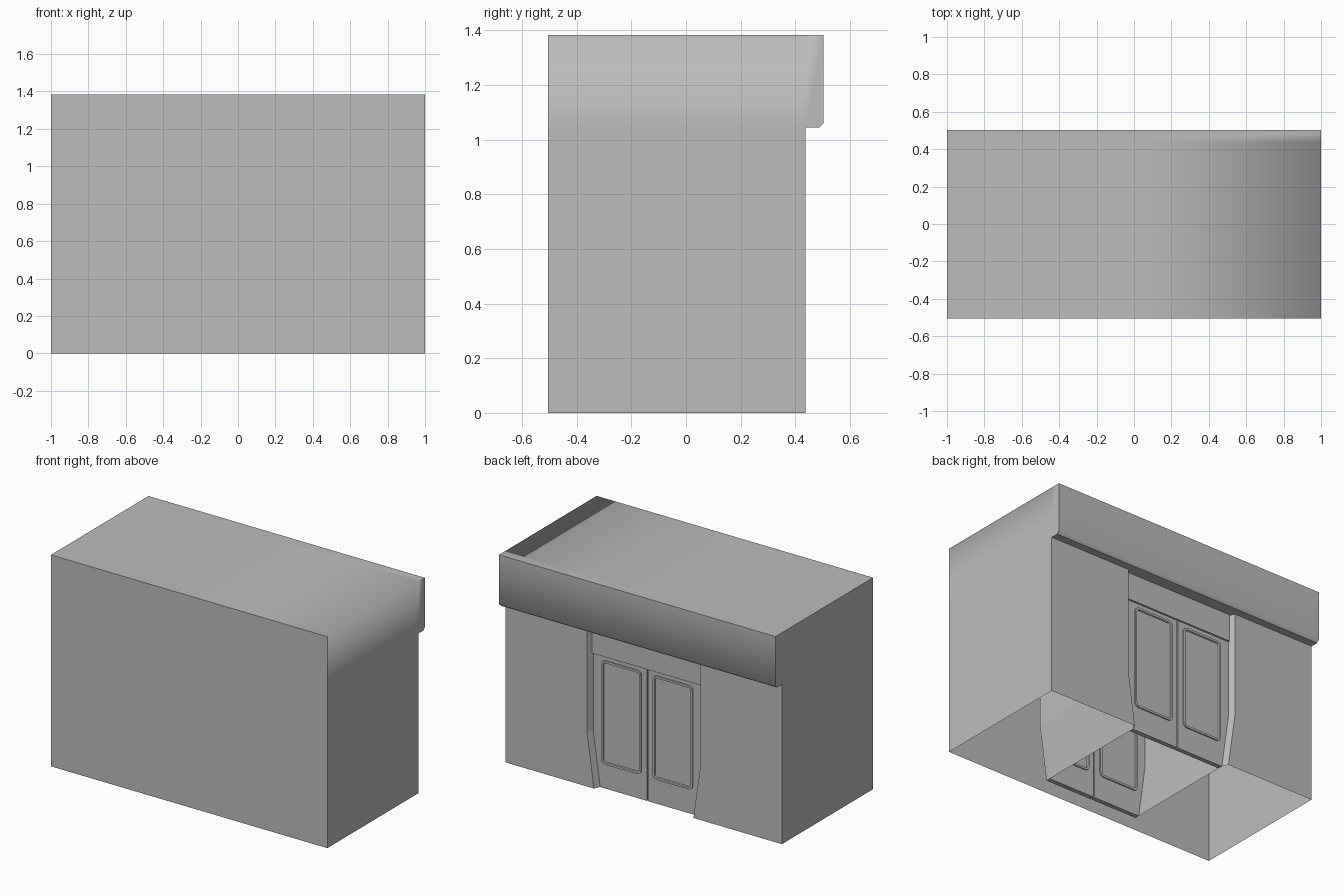
import bpy
import bmesh
from math import sin, cos, pi
from mathutils import Vector

cube = bpy.data.objects.get("Cube")
if cube:
    bpy.data.objects.remove(cube, do_unlink=True)

SHADE = (0.505, 0.505, 0.505, 1)
grey = bpy.data.materials.new("plain_grey")
grey.use_nodes = True
grey.diffuse_color = SHADE
grey.node_tree.nodes["Principled BSDF"].inputs["Base Color"].default_value = SHADE

# Main dimensions: front, back wall, canopy front, canopy underside, roof
F, W, B, H, T = -0.505, 0.437, 0.503, 1.044, 1.383
BEVEL = 0.016
FOOT, JAMB, KINK = 0.36, 0.41, 0.355   # doorway half widths and bend height
CHAMFER = 0.018                        # narrowing from the wall to the doors
LINTEL = 0.866                         # top of the door leaves
DOOR_Y, THICK = 0.398, 0.03
FAR = -0.763                           # offset to the second pair of doors


def finish(name, bm):
    mesh = bpy.data.meshes.new(name)
    bm.to_mesh(mesh)
    bm.free()
    mesh.materials.append(grey)
    obj = bpy.data.objects.new(name, mesh)
    bpy.context.collection.objects.link(obj)
    return obj


def add_face(bm, points, out):
    """Polygon whose normal points towards out."""
    face = bm.faces.new([bm.verts.new(p) for p in points])
    face.normal_update()
    if face.normal.dot(Vector(out)) < 0:
        face.normal_flip()
    return face


def prism(name, outline, back, front):
    """Solid from an (x, z) outline between two y positions."""
    bm = bmesh.new()
    base = add_face(bm, [(x, back, z) for x, z in outline], (0, -1, 0))
    new = bmesh.ops.extrude_face_region(bm, geom=[base], use_keep_orig=True)["geom"]
    verts = [g for g in new if isinstance(g, bmesh.types.BMVert)]
    bmesh.ops.translate(bm, verts=verts, vec=(0, front - back, 0))
    bmesh.ops.recalc_face_normals(bm, faces=bm.faces[:])
    return finish(name, bm)


# Outer shell, open underneath
bm = bmesh.new()
add_face(bm, [(-1, F, 0), (1, F, 0), (1, F, T), (-1, F, T)], (0, -1, 0))
canopy = [(W, H), (B - BEVEL, H), (B, H + BEVEL), (B, T), (W, T)]
add_face(bm, [(-1, y, z) for y, z in [(F, 0), (W, 0)] + canopy[:4] + [(F, T)]], (-1, 0, 0))
for part in (canopy[:4], [canopy[0], canopy[3], canopy[4]]):
    add_face(bm, [(1, y, z) for y, z in part], (1, 0, 0))
for low, high in ((0, H), (H, T)):
    add_face(bm, [(1, F, low), (1, W, low), (1, W, high), (1, F, high)], (1, 0, 0))
for x0, x1 in ((-1, 0), (0, 1)):
    for y0, y1 in ((F, W), (W, B)):
        add_face(bm, [(x0, y0, T), (x1, y0, T), (x1, y1, T), (x0, y1, T)], (0, 0, 1))
for (y0, z0), (y1, z1), out in zip(canopy, canopy[1:4], ((0, 0, -1), (0, 1, -1), (0, 1, 0))):
    add_face(bm, [(-1, y0, z0), (1, y0, z0), (1, y1, z1), (-1, y1, z1)], out)
for s in (-1, 1):
    wall = [(1, 0), (FOOT, 0), (JAMB, KINK), (JAMB, H), (1, H)]
    add_face(bm, [(s * x, W, z) for x, z in wall], (0, 1, 0))
bmesh.ops.remove_doubles(bm, verts=bm.verts[:], dist=0.0001)

# Soft shading over the +x roof edge and the canopy lip, sharp elsewhere
for face in bm.faces:
    face.smooth = True
for edge in bm.edges:
    a, b = (v.co for v in edge.verts)
    mid = (a + b) / 2
    flat = len(edge.link_faces) == 2 and edge.calc_face_angle(9) < 0.01
    roof_edge = mid.x > 0.999 and mid.z > T - 0.001 and mid.y < W
    lip = abs(mid.x) < 0.01 and mid.y > B - 0.001 and mid.z < T - 0.1
    edge.smooth = flat or roof_edge or lip
finish("shell", bm)

# Chamfered doorway and the passage lining between the two pairs of doors
bm = bmesh.new()
path = [(FOOT, 0), (JAMB, KINK), (JAMB, H), (-JAMB, H), (-JAMB, KINK), (-FOOT, 0)]
inner = [(x - CHAMFER if x > 0 else x + CHAMFER, z) for x, z in path]
end = DOOR_Y + FAR - THICK
for near, far, y0, y1 in ((path, inner, W, DOOR_Y), (inner, inner, DOOR_Y, end)):
    for (ax, az), (bx, bz), (cx, cz), (dx, dz) in zip(near, near[1:], far[1:], far):
        inward = (-(ax + bx), 0, -1 if ax * bx < 0 else 0)
        add_face(bm, [(ax, y0, az), (bx, y0, bz), (cx, y1, cz), (dx, y1, dz)], inward)
bmesh.ops.remove_doubles(bm, verts=bm.verts[:], dist=0.0001)
finish("passage_lining", bm)


def window(name, side, y):
    """Raised rounded rim around a flush pane."""
    x0, x1, z0, z1, r = 0.042, 0.33, 0.16, 0.838, 0.03
    corners = [(x1 - r, z1 - r), (x0 + r, z1 - r), (x0 + r, z0 + r), (x1 - r, z0 + r)]
    points = []
    for quarter, (cx, cz) in enumerate(corners):
        for step in range(5):
            a = (quarter + step / 4) * pi / 2
            points.append((side * (cx + r * cos(a)), y - 0.002, cz + r * sin(a)))
    bm = bmesh.new()
    face = add_face(bm, points, (0, 1, 0))
    new = bmesh.ops.extrude_face_region(bm, geom=[face])["geom"]
    verts = [g for g in new if isinstance(g, bmesh.types.BMVert)]
    bmesh.ops.translate(bm, verts=verts, vec=(0, 0.01, 0))
    top = [g for g in new if isinstance(g, bmesh.types.BMFace)]
    bmesh.ops.inset_region(bm, faces=top, thickness=0.014)
    bmesh.ops.inset_region(bm, faces=top, thickness=0.003, depth=-0.007)
    finish(name, bm)


# Door leaves, windows and transoms, near and far
foot, jamb = FOOT - CHAMFER, JAMB - CHAMFER
leaf = [(0.004, 0), (foot, 0), (jamb, KINK), (jamb, LINTEL), (0.004, LINTEL)]
for place, shift in (("back", 0), ("inner", FAR)):
    y = DOOR_Y + shift
    for label, s in (("left", 1), ("right", -1)):
        prism(f"{place}_door_{label}", [(s * x, z) for x, z in leaf], y - THICK, y)
        window(f"{place}_window_{label}", s, y)
    transom = [(-jamb, LINTEL), (jamb, LINTEL), (jamb, H), (-jamb, H)]
    prism(f"{place}_transom", transom, y - THICK, y + 0.012)
